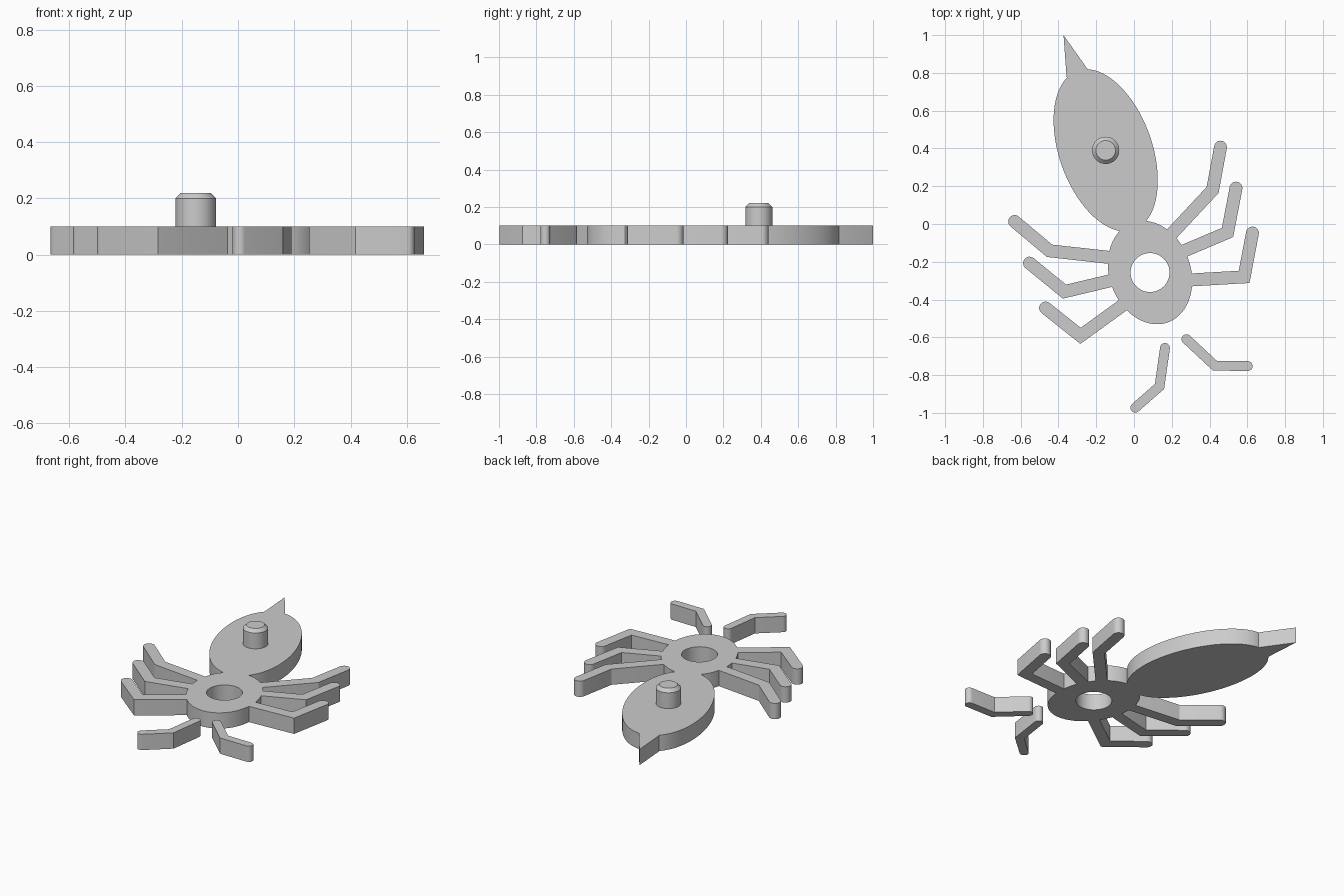
import bpy, bmesh, math
from mathutils import Vector

if "Cube" in bpy.data.objects:
    bpy.data.objects.remove(bpy.data.objects["Cube"], do_unlink=True)

THICK = 0.1
TILT = math.radians(19.5)

grey = bpy.data.materials.new("light_grey")
grey.use_nodes = True
grey.diffuse_color = (0.6, 0.6, 0.6, 1)
grey.node_tree.nodes["Principled BSDF"].inputs["Base Color"].default_value = (0.6, 0.6, 0.6, 1)


def finish(name, bm):
    """Turn a bmesh into a shaded, coloured object."""
    bmesh.ops.recalc_face_normals(bm, faces=bm.faces)
    mesh = bpy.data.meshes.new(name)
    bm.to_mesh(mesh)
    bm.free()
    mesh.materials.append(grey)
    obj = bpy.data.objects.new(name, mesh)
    bpy.context.collection.objects.link(obj)
    bpy.ops.object.select_all(action='DESELECT')
    obj.select_set(True)
    bpy.context.view_layer.objects.active = obj
    bpy.ops.object.shade_smooth_by_angle(angle=math.radians(30))
    return obj


def ellipse(cx, cy, rx, ry, tilt=0.0, n=96):
    pts = []
    for i in range(n):
        a = math.tau * i / n
        x, y = rx * math.cos(a), ry * math.sin(a)
        pts.append((cx + x * math.cos(tilt) - y * math.sin(tilt),
                    cy + x * math.sin(tilt) + y * math.cos(tilt)))
    return pts


def ring(bm, pts, z):
    return [bm.verts.new((x, y, z)) for x, y in pts]


def bridge(bm, a, b):
    n = len(a)
    for i in range(n):
        bm.faces.new((a[i], a[(i + 1) % n], b[(i + 1) % n], b[i]))


def loft(name, layers):
    """Solid through stacked outlines, given as (points, z), capped at both ends."""
    bm = bmesh.new()
    rings = [ring(bm, pts, z) for pts, z in layers]
    for a, b in zip(rings, rings[1:]):
        bridge(bm, a, b)
    bm.faces.new(rings[0])
    bm.faces.new(rings[-1])
    return finish(name, bm)


def slab(name, pts):
    return loft(name, [(pts, 0), (pts, THICK)])


def limb(name, tip, elbow, root, half, sink=0.0):
    """Bent bar with round ends and a mitred elbow; sink pushes the root inward."""
    tip, elbow, root = Vector(tip), Vector(elbow), Vector(root)
    d1 = (elbow - tip).normalized()
    d2 = (root - elbow).normalized()
    root = root + d2 * sink
    n1, n2 = Vector((-d1.y, d1.x)), Vector((-d2.y, d2.x))
    miter = (n1 + n2) * half / (1 + n1.dot(n2))

    def cap(centre, normal, out, steps=12):
        return [centre + half * (math.cos(math.pi * i / steps) * normal
                                 + math.sin(math.pi * i / steps) * out)
                for i in range(steps + 1)]

    outline = cap(tip, -n1, -d1) + [elbow + miter] + cap(root, n2, d2) + [elbow - miter]
    return slab(name, [tuple(p) for p in outline])


# Abdomen with its pointed sting
slab("abdomen", ellipse(-0.15, 0.39, 0.246, 0.447, TILT))
slab("sting", [(-0.373, 1.0), (-0.357, 0.778), (-0.30, 0.72), (-0.22, 0.76), (-0.246, 0.82)])

# Chamfered peg on the abdomen
peg = [(0.072, 0.09), (0.072, 0.2), (0.052, 0.22)]
loft("peg", [(ellipse(-0.15, 0.39, r, r, n=48), z) for r, z in peg])

# Thorax plate with a round through-hole
bm = bmesh.new()
outer = ellipse(0.085, -0.257, 0.215, 0.28, TILT)
inner = ellipse(0.085, -0.257, 0.103, 0.103, TILT)
loops = [ring(bm, outer, 0), ring(bm, outer, THICK), ring(bm, inner, THICK), ring(bm, inner, 0)]
for i in range(4):
    bridge(bm, loops[i], loops[(i + 1) % 4])
finish("thorax", bm)

# Six legs: tip, elbow, root
legs = {
    "right_back_leg": ((-0.632, 0.013), (-0.447, -0.142), (-0.13, -0.177)),
    "right_middle_leg": ((-0.553, -0.207), (-0.368, -0.358), (-0.12, -0.299)),
    "right_front_leg": ((-0.468, -0.445), (-0.283, -0.592), (-0.062, -0.432)),
    "left_back_leg": ((0.458, 0.407), (0.416, 0.18), (0.209, -0.042)),
    "left_middle_leg": ((0.540, 0.19), (0.495, -0.045), (0.245, -0.151)),
    "left_front_leg": ((0.627, -0.048), (0.583, -0.28), (0.304, -0.296)),
}
for name, (tip, elbow, root) in legs.items():
    limb(name, tip, elbow, root, 0.034, sink=0.03)

# Two loose antennae in front of the thorax
limb("right_antenna", (0.007, -0.972), (0.135, -0.86), (0.164, -0.656), 0.026)
limb("left_antenna", (0.602, -0.752), (0.428, -0.75), (0.278, -0.61), 0.026)
